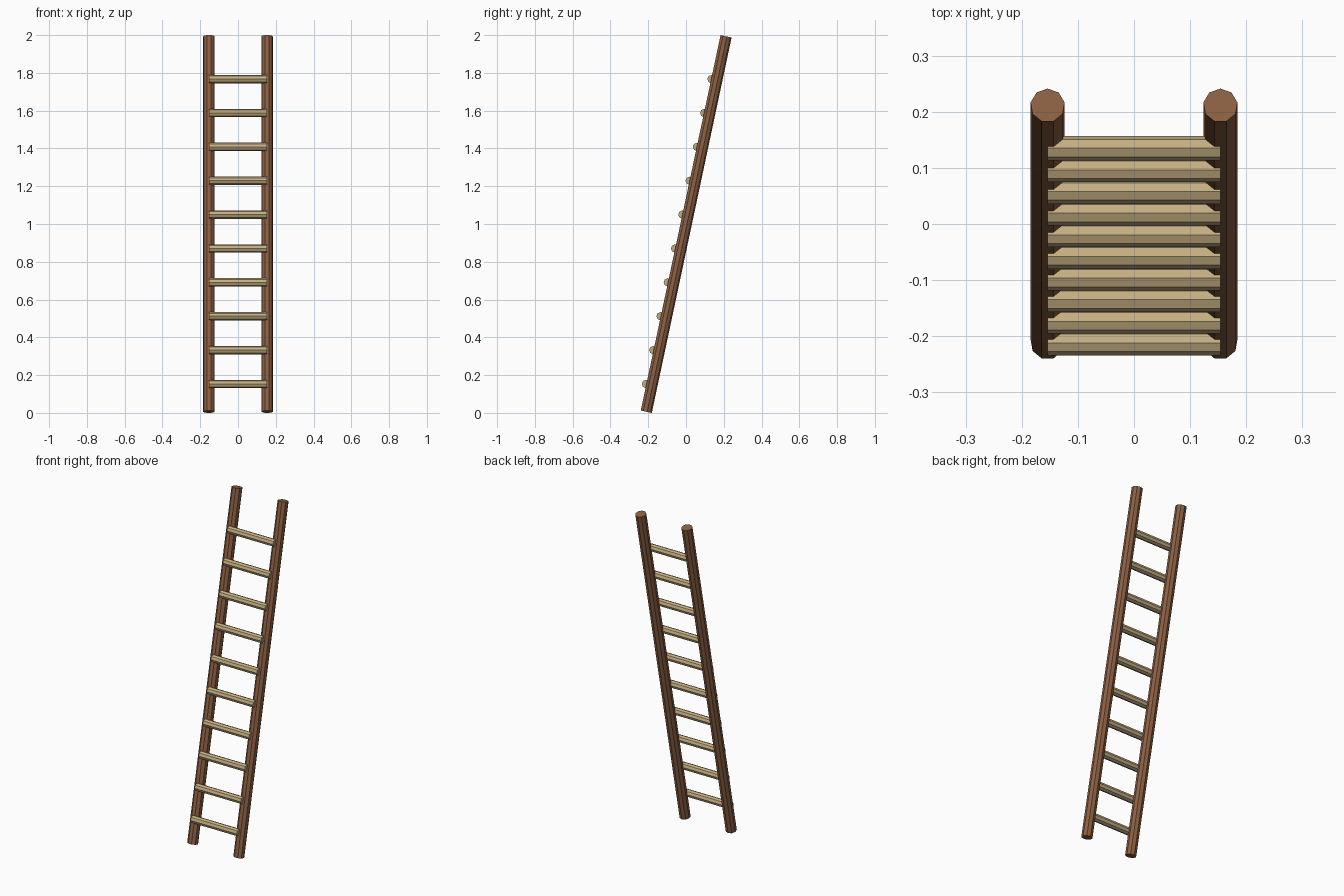
import bpy
import math

TILT = math.radians(12)
RAIL_X = 0.154
RUNG_COUNT = 10

cube = bpy.data.objects.get("Cube")
if cube:
    bpy.data.objects.remove(cube, do_unlink=True)


def make_material(name, color):
    mat = bpy.data.materials.new(name)
    mat.use_nodes = True
    mat.diffuse_color = color
    for node in mat.node_tree.nodes:
        if node.type == 'BSDF_PRINCIPLED':
            node.inputs["Base Color"].default_value = color
    return mat


def pole(name, sides, radius, length, location, rotation, mat):
    bpy.ops.mesh.primitive_cylinder_add(
        vertices=sides, radius=radius, depth=length,
        location=location, rotation=rotation)
    obj = bpy.context.object
    obj.name = name
    obj.data.materials.append(mat)
    return obj


dark_wood = make_material("dark wood", (0.262, 0.117, 0.056, 1))
pale_wood = make_material("pale wood", (0.552, 0.42, 0.223, 1))

# Leaning side rails
for side, x in (("left", RAIL_X), ("right", -RAIL_X)):
    pole(side + "_rail", 9, 0.0308, 2.032, (x, 0, 1.0), (-TILT, 0, 0), dark_wood)

# Rungs fixed along the front of the rails
for i in range(RUNG_COUNT):
    t = i / (RUNG_COUNT - 1)
    y = -0.212 + 0.347 * t
    z = 0.153 + 1.614 * t
    pole(f"rung_{i + 1}", 8, 0.022, 2 * RAIL_X, (0, y, z),
         (0, math.pi / 2, 0), pale_wood)
